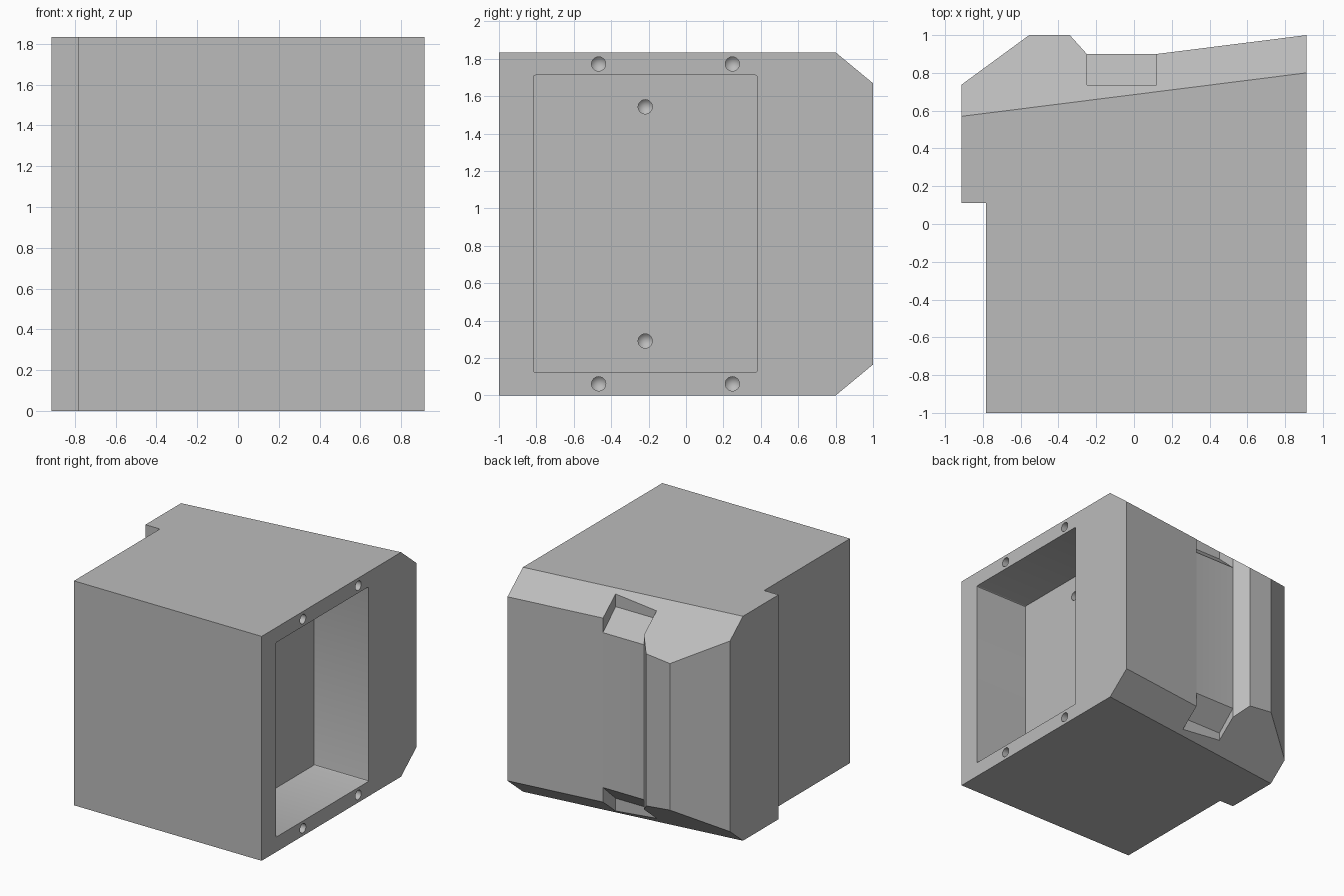
import bpy, bmesh, math
from mathutils import Matrix, Vector

cube = bpy.data.objects.get("Cube")
if cube:
    bpy.data.objects.remove(cube, do_unlink=True)

HEIGHT = 1.834
SIDE = 0.914

grey = bpy.data.materials.new("plain grey")
grey.use_nodes = True
colour = (0.5, 0.5, 0.5, 1)
grey.diffuse_color = colour
grey.node_tree.nodes["Principled BSDF"].inputs["Base Color"].default_value = colour


def make_object(name, bm):
    bmesh.ops.recalc_face_normals(bm, faces=bm.faces)
    mesh = bpy.data.meshes.new(name)
    bm.to_mesh(mesh)
    bm.free()
    mesh.materials.append(grey)
    obj = bpy.data.objects.new(name, mesh)
    bpy.context.collection.objects.link(obj)
    return obj


def prism(points, offset):
    """Extrude a closed outline of 3D points along an offset."""
    bm = bmesh.new()
    face = bm.faces.new([bm.verts.new(p) for p in points])
    out = bmesh.ops.extrude_face_region(bm, geom=[face])
    verts = [v for v in out["geom"] if isinstance(v, bmesh.types.BMVert)]
    bmesh.ops.translate(bm, verts=verts, vec=offset)
    bmesh.ops.recalc_face_normals(bm, faces=bm.faces)
    return bm


def cut(body, cutter):
    cutter.hide_render = True
    mod = body.modifiers.new("cut", "BOOLEAN")
    mod.operation = "DIFFERENCE"
    mod.solver = "EXACT"
    mod.object = cutter
    bpy.context.view_layer.objects.active = body
    bpy.ops.object.modifier_apply(modifier=mod.name)
    bpy.data.objects.remove(cutter, do_unlink=True)


# Housing body: plan outline raised to full height
outline = [(-0.783, -1), (SIDE, -1), (SIDE, 1), (0.12, 0.9), (-0.25, 0.9),
           (-0.34, 1), (-0.555, 1), (-SIDE, 0.737), (-SIDE, 0.11), (-0.783, 0.11)]
bm = prism([(x, y, 0) for x, y in outline], (0, 0, HEIGHT))

# Slanted chamfers along the top and bottom of the back
for z, slope in ((HEIGHT, 1.21), (0, -1.21)):
    out = bmesh.ops.bisect_plane(
        bm, geom=bm.verts[:] + bm.edges[:] + bm.faces[:], dist=1e-5,
        plane_co=(0, 0.685, z), plane_no=Vector((-0.126, 1, slope)).normalized(),
        clear_outer=True)
    edges = [e for e in out["geom_cut"] if isinstance(e, bmesh.types.BMEdge)]
    bmesh.ops.contextual_create(bm, geom=edges)
body = make_object("housing", bm)

# Sloped latch notches in both chamfers
notch = [(0.737, 1.70), (0.9, 1.55), (1.1, 1.366), (1.1, 2), (0.737, 2)]
for flip in (False, True):
    points = [(-0.25, y, HEIGHT - z if flip else z) for y, z in notch]
    cut(body, make_object("notch_cutter", prism(points, (0.37, 0, 0))))

# Deep rectangular pocket in the side, with slightly rounded corners
pocket = [(-0.815, 0.122), (0.38, 0.122), (0.38, 1.712), (-0.815, 1.712)]
bm = prism([(0.42, y, z) for y, z in pocket], (0.7, 0, 0))
long_edges = [e for e in bm.edges if abs(e.verts[0].co.x - e.verts[1].co.x) > 0.1]
bmesh.ops.bevel(bm, geom=long_edges, offset=0.01, segments=3, profile=0.5,
                affect="EDGES")
cut(body, make_object("pocket_cutter", bm))


# Drilled screw holes with conical ends
def drill(x, y, z, radius=0.038, depth=0.1, tip=0.04):
    bm = bmesh.new()
    bmesh.ops.create_cone(bm, cap_ends=True, segments=24, radius1=radius,
                          radius2=radius, depth=depth + 0.1,
                          matrix=Matrix.Translation((0, 0, 0.05 - depth / 2)))
    end = min(bm.faces, key=lambda f: f.calc_center_median().z)
    centre = bmesh.ops.poke(bm, faces=[end])["verts"][0]
    centre.co.z -= tip
    bm.transform(Matrix.Translation((x, y, z)) @ Matrix.Rotation(math.pi / 2, 4, "Y"))
    cut(body, make_object("hole_cutter", bm))


for side in (-1, 1):
    for y in (-0.467, 0.248):
        drill(SIDE, y, HEIGHT / 2 + side * 0.855)
    drill(0.42, -0.218, HEIGHT / 2 + side * 0.626)

# Soft shading across shallow bends only
bpy.ops.object.select_all(action="DESELECT")
body.select_set(True)
bpy.context.view_layer.objects.active = body
bpy.ops.object.shade_smooth_by_angle(angle=math.radians(30))
